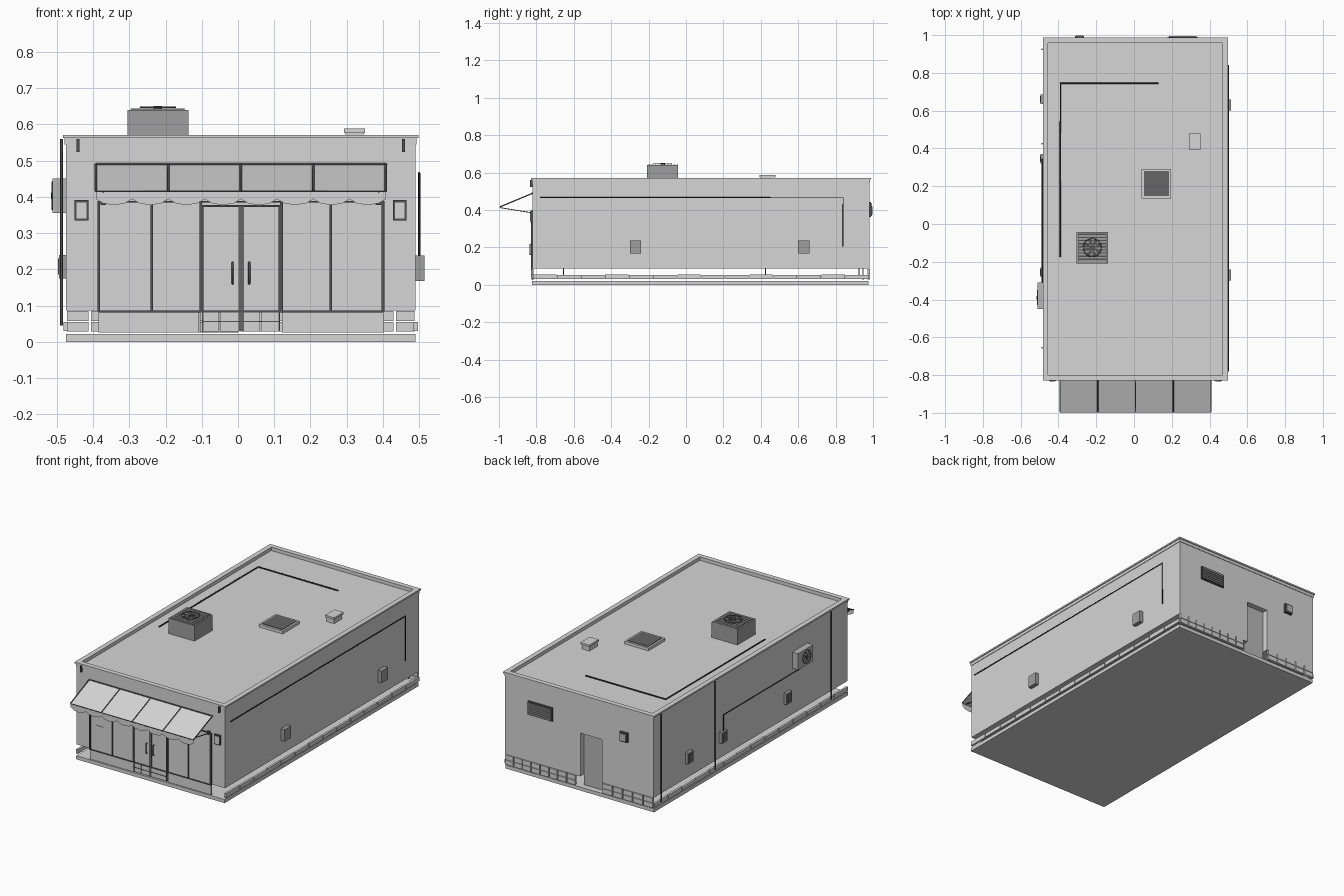
import bpy, bmesh, math
from mathutils import Vector

if "Cube" in bpy.data.objects:
    bpy.data.objects.remove(bpy.data.objects["Cube"], do_unlink=True)


def material(name, v):
    m = bpy.data.materials.new(name)
    m.use_nodes = True
    m.diffuse_color = (v, v * 1.015, v, 1)
    bsdf = m.node_tree.nodes["Principled BSDF"]
    bsdf.inputs["Base Color"].default_value = (v, v * 1.015, v, 1)
    bsdf.inputs["Roughness"].default_value = 0.8
    return m


LIGHT = material("light grey", 0.66)
SOFT = material("soft grey", 0.47)
MID = material("mid grey", 0.34)
DARK = material("dark grey", 0.13)
CHARCOAL = material("charcoal", 0.085)
BLACK = material("near black", 0.035)


def finish(name, bm, mat):
    bmesh.ops.recalc_face_normals(bm, faces=bm.faces)
    me = bpy.data.meshes.new(name)
    bm.to_mesh(me)
    bm.free()
    me.materials.append(mat)
    ob = bpy.data.objects.new(name, me)
    bpy.context.collection.objects.link(ob)
    return ob


def boxes(name, items, mat=LIGHT):
    """One object from several boxes, each given as x, y and z ranges."""
    bm = bmesh.new()
    for ranges in items:
        for v in bmesh.ops.create_cube(bm, size=1)["verts"]:
            v.co = Vector([(r[0] + r[1]) / 2 + c * (r[1] - r[0]) for c, r in zip(v.co, ranges)])
    return finish(name, bm, mat)


def box(name, x, y, z, mat=LIGHT):
    return boxes(name, [(x, y, z)], mat)


def pipe(name, pts, r=0.004, mat=BLACK):
    cu = bpy.data.curves.new(name, "CURVE")
    cu.dimensions = "3D"
    cu.bevel_depth = r
    cu.bevel_resolution = 1
    cu.use_fill_caps = True
    sp = cu.splines.new("POLY")
    sp.points.add(len(pts) - 1)
    for p, q in zip(sp.points, pts):
        p.co = (*q, 1)
    cu.materials.append(mat)
    ob = bpy.data.objects.new(name, cu)
    bpy.context.collection.objects.link(ob)


def fan(name, centre, axis, r):
    """Round guard ring with blades, facing along the axis."""
    rot = Vector((0, 0, 1)).rotation_difference(Vector(axis)).to_euler()
    bpy.ops.mesh.primitive_torus_add(major_radius=r, minor_radius=r * 0.05, major_segments=24,
                                     minor_segments=6, location=centre, rotation=rot)
    ring = bpy.context.object
    ring.name = name + "_ring"
    ring.data.materials.append(DARK)
    bm = bmesh.new()
    bmesh.ops.create_cone(bm, cap_ends=True, segments=12, radius1=r * 0.25, radius2=r * 0.25, depth=0.006)
    for i in range(8):
        a = i * math.pi / 4
        pts = [(r * k * math.cos(a + d), r * k * math.sin(a + d), 0.001)
               for k, d in ((0.2, 0), (0.95, 0.1), (0.95, 0.5), (0.2, 0.6))]
        bm.faces.new([bm.verts.new(p) for p in pts])
    ob = finish(name + "_blades", bm, CHARCOAL)
    ob.location = centre
    ob.rotation_euler = rot


X0, X1, Y0, Y1 = -0.475, 0.49, -0.82, 0.98

# Base slab and building shell with a recessed rear doorway
box("base_slab", (X0, X1), (Y0 - 0.004, Y1 - 0.004), (0, 0.021))
body = box("building_body", (X0, X1), (Y0, Y1), (0.086, 0.549))
cutter = box("doorway_cutter", (-0.14, 0.0), (Y1 - 0.036, Y1 + 0.1), (0.02, 0.34))
cutter.hide_render = True
cutter.hide_set(True)
cut = body.modifiers.new("doorway", "BOOLEAN")
cut.operation = "DIFFERENCE"
cut.solver = "EXACT"
cut.object = cutter
box("rear_door", (-0.14, 0.0), (Y1 - 0.036, Y1 - 0.032), (0.025, 0.339), SOFT)


def rim(name, out, inner, z0, z1):
    """Four strips around the roof edge."""
    boxes(name, [((X0 - out, X0 + inner), (Y0 - out, Y1 + out), (z0, z1)),
                 ((X1 - inner, X1 + out), (Y0 - out, Y1 + out), (z0, z1)),
                 ((X0 + inner, X1 - inner), (Y0 - out, Y0 + inner), (z0, z1)),
                 ((X0 + inner, X1 - inner), (Y1 - inner, Y1 + out), (z0, z1))])


rim("parapet_band", 0.003, 0.018, 0.545, 0.563)
rim("parapet_cap", 0.008, 0.021, 0.562, 0.571)

# Plinth stones along both sides
step = (Y1 - Y0) / 14
for name, x in (("right_plinth_stones", X0), ("left_plinth_stones", X1)):
    boxes(name, [((x - 0.006, x + 0.006), (Y0 + i * step + 0.002, Y0 + (i + 1) * step - 0.002),
                  (0.03 + 0.001 * (i % 2), 0.055 - 0.002 * (i % 3))) for i in range(14)])

# Rear brick courses on either side of the door
for name, x0, x1, n in (("rear_bricks_left", 0.03, X1, 8), ("rear_bricks_right", X0, -0.145, 5)):
    w = (x1 - x0) / n
    boxes(name, [((x0 + i * w + 0.003, x0 + (i + 1) * w - 0.003), (Y1 - 0.01, Y1 + 0.005),
                  (0.028 + r * 0.03, 0.055 + r * 0.03)) for i in range(n) for r in range(2)])

# Shopfront: sill panels, glazing, frames, doors
boxes("front_sill_panels", [((-0.385, -0.107), (Y0 - 0.004, Y0 + 0.004), (0.025, 0.085)),
                            ((0.122, 0.403), (Y0 - 0.004, Y0 + 0.004), (0.025, 0.085))])
boxes("door_sill_tiles", [((-0.105 + i * 0.056, -0.052 + i * 0.056), (Y0 - 0.006, Y0 + 0.004),
                           (0.029 + r * 0.028, 0.054 + r * 0.028)) for i in range(4) for r in range(2)])
box("front_glazing", (-0.383, 0.4), (Y0 - 0.004, Y0), (0.085, 0.385))
bars = [((x - 0.0035, x + 0.0035), (Y0 - 0.009, Y0), (0.083, 0.388))
        for x in (-0.384, -0.238, -0.103, 0.12, 0.256, 0.4)]
bars += [((-0.384, 0.4), (Y0 - 0.009, Y0), (0.081, 0.086)), ((-0.384, 0.4), (Y0 - 0.009, Y0), (0.385, 0.389)),
         ((-0.1, 0.116), (Y0 - 0.01, Y0), (0.372, 0.377)), ((-0.1, 0.116), (Y0 - 0.008, Y0), (0.054, 0.057))]
bars += [((x - 0.002, x + 0.002), (Y0 - 0.01, Y0), (0.03, 0.375)) for x in (-0.097, 0.114)]
boxes("shopfront_frame", bars, CHARCOAL)
box("door_centre_gap", (0.002, 0.017), (Y0 - 0.008, Y0), (0.03, 0.375), DARK)
for x in (-0.015, 0.031):
    pipe("door_handle", [(x, Y0 - 0.003, 0.16), (x, Y0 - 0.014, 0.162), (x, Y0 - 0.014, 0.217),
                         (x, Y0 - 0.003, 0.219)], 0.0028, DARK)
box("window_notice", (-0.347, -0.297), (Y0 - 0.007, Y0), (0.185, 0.236))

# Front wall lamps and roof drain outlets
for x in (-0.432, 0.446):
    box("front_lamp_frame", (x - 0.019, x + 0.019), (Y0 - 0.012, Y0), (0.334, 0.391), CHARCOAL)
    box("front_lamp_panel", (x - 0.0135, x + 0.0135), (Y0 - 0.014, Y0), (0.34, 0.385))
for x in (-0.441, 0.457):
    box("drain_outlet", (x - 0.004, x + 0.004), (Y0 - 0.014, Y0), (0.524, 0.56), CHARCOAL)

# Awning: sloped canopy, ribs, scalloped valance and arms
AX0, AX1, AYF = -0.392, 0.408, -0.995
bm = bmesh.new()
quad = [(Y0, 0.49), (AYF, 0.417), (AYF, 0.413), (Y0, 0.486)]
ends = [[bm.verts.new((x, y, z)) for y, z in quad] for x in (AX0, AX1)]
bm.faces.new(ends[0])
bm.faces.new(ends[1])
for i in range(4):
    j = (i + 1) % 4
    bm.faces.new((ends[0][i], ends[0][j], ends[1][j], ends[1][i]))
finish("awning_canopy", bm, LIGHT)
for i in range(5):
    x = AX0 + (AX1 - AX0) * i / 4
    pipe("awning_rib", [(x, Y0, 0.4895), (x, AYF, 0.4165)], 0.0035, CHARCOAL)
pipe("awning_front_bar", [(AX0, AYF, 0.415), (AX1, AYF, 0.415)], 0.0025, CHARCOAL)
pipe("awning_wall_bar", [(AX0, Y0 - 0.003, 0.49), (AX1, Y0 - 0.003, 0.49)], 0.003, CHARCOAL)
for x in (AX0 + 0.02, AX1 - 0.02):
    pipe("awning_arm", [(x, AYF, 0.413), (x, Y0, 0.384)], 0.0025, CHARCOAL)
    box("awning_arm_bracket", (x - 0.008, x + 0.008), (Y0 - 0.012, Y0), (0.378, 0.396), CHARCOAL)
bm = bmesh.new()
N = 8
w = (AX1 - AX0) / N
for i in range(N):
    a = AX0 + i * w
    pts = [(a, 0.414), (a, 0.394), (a + w * 0.2, 0.382), (a + w * 0.5, 0.377),
           (a + w * 0.8, 0.382), (a + w, 0.394), (a + w, 0.414)]
    bm.faces.new([bm.verts.new((x, AYF, z)) for x, z in pts])
finish("awning_valance", bm, LIGHT)

# Rooftop cooling unit
box("roof_cooler", (-0.305, -0.137), (-0.208, -0.042), (0.545, 0.64), MID)
box("roof_cooler_grille", (-0.296, -0.146), (-0.201, -0.049), (0.638, 0.641), CHARCOAL)
boxes("roof_cooler_louvres", [((-0.295, -0.147), (-0.2 + i * 0.0165, -0.19 + i * 0.0165), (0.64, 0.643))
                              for i in range(10)], MID)
fan("roof_fan", (-0.221, -0.125, 0.647), (0, 0, 1), 0.048)

# Skylight, vent and roof conduit
box("skylight_frame", (0.041, 0.196), (0.135, 0.291), (0.545, 0.566))
box("skylight_pane", (0.052, 0.185), (0.147, 0.28), (0.56, 0.569), DARK)
box("roof_vent_stem", (0.297, 0.346), (0.398, 0.473), (0.545, 0.58))
box("roof_vent_cap", (0.292, 0.351), (0.392, 0.479), (0.576, 0.588))
pipe("roof_conduit", [(-0.39, -0.175, 0.554), (-0.39, 0.745, 0.554), (0.13, 0.745, 0.554)])

# Left side: conduit and meter boxes
pipe("left_conduit", [(X1 + 0.01, -0.78, 0.466), (X1 + 0.01, 0.84, 0.466), (X1 + 0.01, 0.84, 0.205)], 0.003)
for y in (-0.27, 0.63):
    box("left_meter_box", (X1, X1 + 0.024), (y - 0.03, y + 0.03), (0.168, 0.238), MID)

# Right side: downpipes, meter boxes, conduit and wall cooler
for y in (-0.655, 0.425, 0.925):
    pipe("right_downpipe", [(X0 - 0.012, y, 0.045), (X0 - 0.012, y, 0.56)], 0.004, CHARCOAL)
for y in (-0.255, 0.345, 0.66):
    box("right_meter_box", (X0 - 0.019, X0), (y - 0.025, y + 0.025), (0.175, 0.24), MID)
    box("right_meter_door", (X0 - 0.022, X0 - 0.018), (y - 0.017, y + 0.017), (0.185, 0.23), DARK)
pipe("right_conduit", [(X0 - 0.011, 0.345, 0.23), (X0 - 0.011, 0.345, 0.335), (X0 - 0.011, -0.36, 0.335),
                       (X0 - 0.011, -0.36, 0.37)], 0.003)
box("wall_cooler", (X0 - 0.037, X0), (-0.45, -0.31), (0.355, 0.451), SOFT)
fan("wall_fan", (X0 - 0.038, -0.39, 0.403), (-1, 0, 0), 0.038)

# Rear: louvre vent and lamp
box("rear_vent_back", (0.178, 0.338), (Y1, Y1 + 0.01), (0.363, 0.442), CHARCOAL)
boxes("rear_vent_slats", [((0.184, 0.332), (Y1 + 0.008, Y1 + 0.015), (0.369 + i * 0.0115, 0.376 + i * 0.0115))
                          for i in range(6)], MID)
box("rear_lamp_frame", (-0.312, -0.264), (Y1, Y1 + 0.015), (0.37, 0.425), CHARCOAL)
box("rear_lamp_panel", (-0.306, -0.27), (Y1, Y1 + 0.018), (0.377, 0.418), SOFT)
